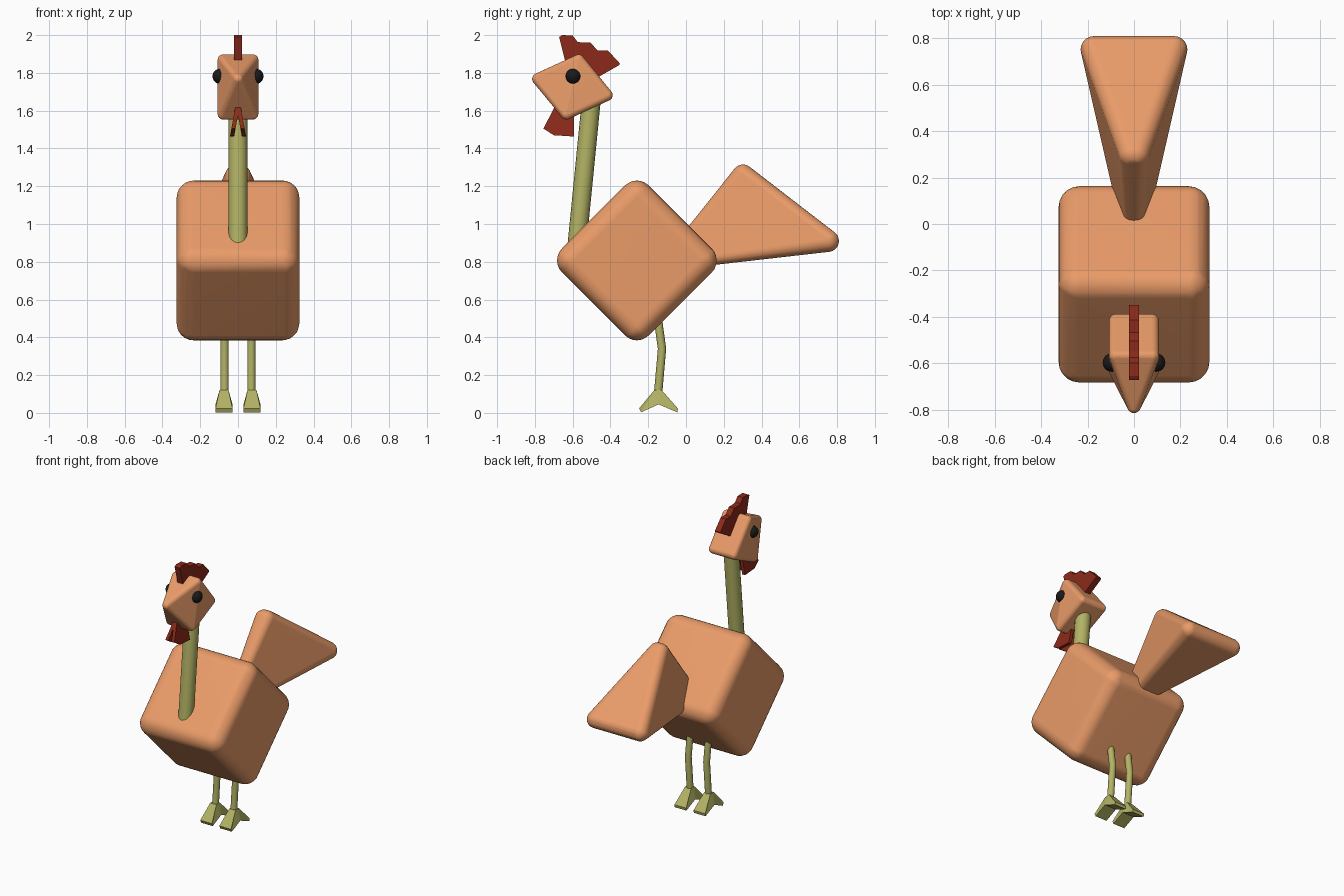
import bpy, bmesh
from mathutils import Vector

if "Cube" in bpy.data.objects:
    bpy.data.objects.remove(bpy.data.objects["Cube"])


def material(name, rgb):
    m = bpy.data.materials.new(name)
    m.diffuse_color = (*rgb, 1)
    m.use_nodes = True
    m.node_tree.nodes["Principled BSDF"].inputs["Base Color"].default_value = m.diffuse_color
    return m


ORANGE = material("feather_orange", (0.82, 0.33, 0.14))
OLIVE = material("leg_olive", (0.45, 0.45, 0.13))
RED = material("comb_red", (0.26, 0.023, 0.01))
BLACK = material("eye_black", (0.01, 0.01, 0.01))


def add_object(name, bm, mat, smooth=True):
    bmesh.ops.recalc_face_normals(bm, faces=bm.faces[:])
    me = bpy.data.meshes.new(name)
    bm.to_mesh(me)
    bm.free()
    me.materials.append(mat)
    ob = bpy.data.objects.new(name, me)
    bpy.context.collection.objects.link(ob)
    if smooth:
        for o in bpy.context.selected_objects:
            o.select_set(False)
        ob.select_set(True)
        bpy.context.view_layer.objects.active = ob
        bpy.ops.object.shade_smooth_by_angle()
    return ob


def rounded_hull(name, corners, mat):
    """Rounded block: hull around mirrored spheres (half_x, y, z, radius)."""
    tmp = bmesh.new()
    bmesh.ops.create_icosphere(tmp, subdivisions=3, radius=1)
    ball = [v.co.copy() for v in tmp.verts]
    tmp.free()
    bm = bmesh.new()
    for x, y, z, r in corners:
        for side in ((-1, 1) if x > 0 else (1,)):
            for p in ball:
                bm.verts.new(Vector((side * x, y, z)) + p * r)
    bmesh.ops.convex_hull(bm, input=bm.verts[:])
    loose = [v for v in bm.verts if not v.link_faces]
    bmesh.ops.delete(bm, geom=loose, context='VERTS')
    ob = add_object(name, bm, mat)
    ob.modifiers.new("flat_faces", 'WEIGHTED_NORMAL').keep_sharp = True


def plate(name, profile, x_range, mat):
    """Side profile (y, z) given thickness; x_range(z) gives both sides."""
    bm = bmesh.new()
    a, b = ([bm.verts.new((x_range(z)[i], y, z)) for y, z in profile] for i in (0, 1))
    bm.faces.new(a)
    bm.faces.new(b[::-1])
    n = len(profile)
    for i in range(n):
        j = (i + 1) % n
        bm.faces.new((a[i], b[i], b[j], a[j]))
    bmesh.ops.triangulate(bm, faces=[f for f in bm.faces if len(f.verts) > 4])
    add_object(name, bm, mat, smooth=False)


def tube(name, points, radius, mat):
    cu = bpy.data.curves.new(name, 'CURVE')
    cu.dimensions = '3D'
    cu.bevel_depth = radius
    cu.bevel_resolution = 6
    cu.use_fill_caps = True
    sp = cu.splines.new('POLY')
    sp.points.add(len(points) - 1)
    for p, co in zip(sp.points, points):
        p.co = (*co, 1)
    sp.use_smooth = True
    cu.materials.append(mat)
    bpy.context.collection.objects.link(bpy.data.objects.new(name, cu))


# body: rounded cube standing on its edge
D, CY, CZ = 0.333, -0.26, 0.807
rounded_hull("body", [(0.235, CY + dy, CZ + dz, 0.09)
                      for dy, dz in ((D, 0), (-D, 0), (0, D), (0, -D))], ORANGE)

# tail: wedge with narrow ridge and wide rear edge
rounded_hull("tail", [(0, -0.10, 0.79, 0.035),
                      (0.01, 0.302, 1.257, 0.058),
                      (0.172, 0.752, 0.91, 0.058)], ORANGE)

# head: block tapering to a beak
rounded_hull("head", [(0, -0.785, 1.768, 0.03),
                      (0.078, -0.568, 1.868, 0.03),
                      (0.078, -0.418, 1.682, 0.03),
                      (0.078, -0.632, 1.583, 0.03)], ORANGE)

# neck
tube("neck", [(0, -0.588, 0.78), (0, -0.497, 1.70)], 0.05, OLIVE)

# comb
plate("comb", [(-0.672, 1.99), (-0.655, 2.0), (-0.60, 1.998), (-0.575, 1.965),
               (-0.55, 1.96), (-0.505, 1.96), (-0.468, 1.918), (-0.413, 1.918),
               (-0.35, 1.85), (-0.352, 1.842), (-0.47, 1.775), (-0.57, 1.80),
               (-0.635, 1.845)], lambda z: (-0.021, 0.021), RED)

FOOT = [(-0.168, 0.12), (-0.128, 0.12), (-0.042, 0.022), (-0.046, 0.003),
        (-0.145, 0.045), (-0.238, 0.003), (-0.248, 0.024)]
WATTLE = [(-0.755, 1.505), (-0.70, 1.47), (-0.593, 1.463), (-0.593, 1.60),
          (-0.685, 1.64)]

for side, label in ((-1, "left"), (1, "right")):
    # eye
    bm = bmesh.new()
    bmesh.ops.create_uvsphere(bm, u_segments=24, v_segments=16, radius=0.04)
    bmesh.ops.translate(bm, verts=bm.verts[:], vec=(side * 0.095, -0.597, 1.782))
    add_object(label + "_eye", bm, BLACK)

    # wattle, leaning outward towards the bottom
    def wattle_x(z):
        c = side * (0.005 + 0.18 * (1.61 - z))
        return c - 0.011, c + 0.011
    plate(label + "_wattle", WATTLE, wattle_x, RED)

    # leg
    tube(label + "_leg", [(side * 0.071, y, z) for y, z in
                          ((-0.16, 0.58), (-0.127, 0.34), (-0.148, 0.10))], 0.022, OLIVE)

    # foot, flaring from ankle to toes
    def foot_x(z):
        half = 0.024 if z > 0.1 else 0.045
        return side * 0.074 - half, side * 0.074 + half
    plate(label + "_foot", FOOT, foot_x, OLIVE)
